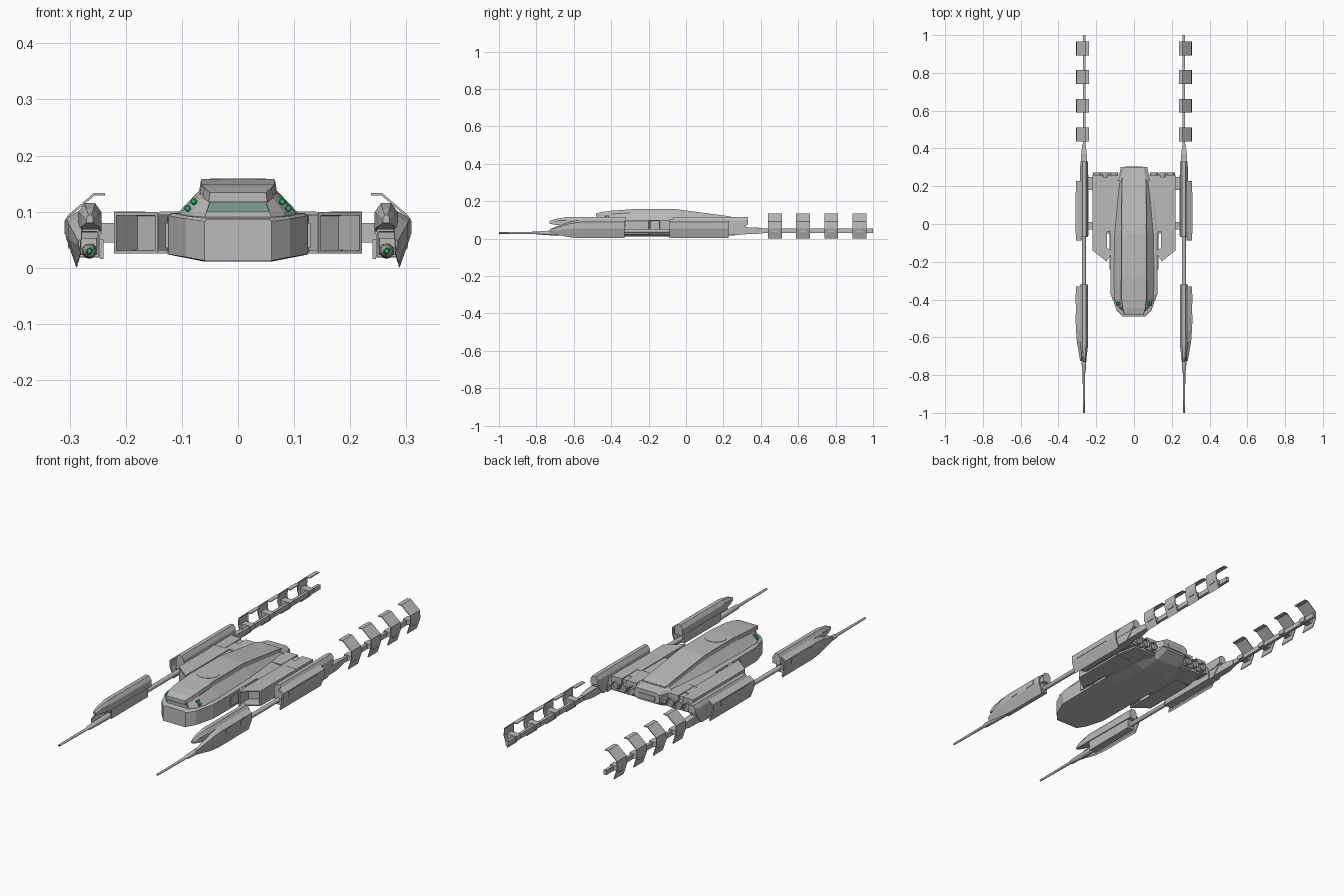
import bpy, bmesh, math

if "Cube" in bpy.data.objects:
    bpy.data.objects.remove(bpy.data.objects["Cube"])


def material(name, r, g, b):
    m = bpy.data.materials.new(name)
    m.diffuse_color = (r, g, b, 1)
    m.use_nodes = True
    m.node_tree.nodes["Principled BSDF"].inputs["Base Color"].default_value = m.diffuse_color
    return m


HULL = material("hull grey", 0.5, 0.5, 0.5)
MID = material("panel grey", 0.44, 0.44, 0.44)
GLASS = material("green glass", 0.20, 0.36, 0.27)
GLOW = material("bright green", 0.0, 0.6, 0.09)


def finish(name, bm, mat, mirror, smooth=False):
    bmesh.ops.recalc_face_normals(bm, faces=bm.faces)
    me = bpy.data.meshes.new(name)
    bm.to_mesh(me)
    bm.free()
    me.materials.append(mat)
    ob = bpy.data.objects.new(name, me)
    bpy.context.collection.objects.link(ob)
    if mirror:
        ob.modifiers.new("mirror", 'MIRROR').use_mirror_merge = False
    if smooth:
        bpy.context.view_layer.objects.active = ob
        ob.select_set(True)
        bpy.ops.object.shade_smooth_by_angle(angle=math.radians(35))
        ob.select_set(False)
    return ob


def loft(name, sections, mat, mirror=True, inset=None, smooth=False):
    """Skin closed sections; inset=(thickness, depth) hollows the first cap."""
    bm = bmesh.new()
    rings = [[bm.verts.new(p) for p in s] for s in sections]
    n = len(rings[0])
    for a, b in zip(rings, rings[1:]):
        for i in range(n):
            j = (i + 1) % n
            bm.faces.new((a[i], a[j], b[j], b[i]))
    front = bm.faces.new(rings[0])
    bm.faces.new(rings[-1][::-1])
    if inset:
        bmesh.ops.recalc_face_normals(bm, faces=bm.faces)
        bmesh.ops.inset_individual(bm, faces=[front], thickness=inset[0])
        bmesh.ops.inset_individual(bm, faces=[front], thickness=0.001, depth=-inset[1])
    return finish(name, bm, mat, mirror, smooth)


def along_y(name, profile, y0, y1, mat, mirror=True, inset=None):
    return loft(name, [[(x, y, z) for x, z in profile] for y in (y0, y1)], mat, mirror, inset)


def box(name, x, y, z, mat, mirror=True, inset=None):
    p = [(x[0], z[0]), (x[1], z[0]), (x[1], z[1]), (x[0], z[1])]
    return along_y(name, p, y[0], y[1], mat, mirror, inset)


def rod(name, x, z, stations, mat, n=12, inset=None):
    ring = [(math.cos(2 * math.pi * i / n), math.sin(2 * math.pi * i / n)) for i in range(n)]
    return loft(name, [[(x + r * c, y, z + r * s) for c, s in ring] for y, r in stations],
                mat, True, inset, True)


def sym(y, half):
    """Full cross-section from the right half, listed bottom to top."""
    return [(x, y, z) for x, z in half] + [(-x, y, z) for x, z in reversed(half)]


def strip(line, centre, k):
    """Thin closed section made from an open line and its shrunken copy."""
    cx, cz = centre
    return line + [(cx + (x - cx) * k, cz + (z - cz) * k) for x, z in reversed(line)]


# Main hull: chamfered belly, faceted nose, sloping tail
hull = [(-0.49, 0.06, 0.058, 0.012, 0.001, 0.087), (-0.455, 0.093, 0.06, 0.012, 0.007, 0.091),
        (-0.37, 0.124, 0.06, 0.011, 0.013, 0.097), (-0.05, 0.126, 0.06, 0.011, 0.013, 0.098),
        (0.14, 0.11, 0.06, 0.011, 0.013, 0.098), (0.24, 0.09, 0.055, 0.02, 0.013, 0.1),
        (0.30, 0.065, 0.05, 0.05, 0.013, 0.1)]
loft("main_hull", [sym(y, [(b, zb), (w, zb + c), (w, zt - 0.004), (w - 0.008, zt)])
                   for y, w, b, zb, c, zt in hull], HULL, False)

# Upper cabin with sloped flanks, and a roof slab overhanging the window
cabin = [(-0.462, 0.06, 0.048, 0.133), (-0.44, 0.085, 0.06, 0.142), (-0.40, 0.105, 0.065, 0.149),
         (-0.30, 0.11, 0.066, 0.156), (-0.05, 0.105, 0.066, 0.155), (0.22, 0.08, 0.064, 0.119),
         (0.25, 0.075, 0.06, 0.114)]
loft("cabin", [sym(y, [(w, 0.085), (w - 0.003, 0.098), (t + 0.003, max(zt - 0.018, 0.105)), (t, zt)])
               for y, w, t, zt in cabin], HULL, False)
roof = [(-0.482, 0.052, 0.117, 0.134), (-0.445, 0.062, 0.124, 0.143),
        (-0.40, 0.066, 0.129, 0.148), (-0.28, 0.067, 0.138, 0.158), (-0.05, 0.067, 0.138, 0.157),
        (0.22, 0.065, 0.1, 0.121), (0.245, 0.062, 0.1, 0.116)]
loft("roof_slab", [sym(y, [(t, z0), (t - 0.002, z1)]) for y, t, z0, z1 in roof], HULL, False)

# Tail cap behind the cabin
loft("tail_cap", [sym(0.23, [(0.085, 0.06), (0.085, 0.1), (0.062, 0.115)]),
                  sym(0.302, [(0.07, 0.06), (0.07, 0.09), (0.05, 0.104)])], HULL, False)

# Roof hatch
ring = [(0.05 * math.cos(math.pi * i / 12), 0.05 * math.sin(math.pi * i / 12)) for i in range(24)]
loft("roof_hatch", [[(x, y - 0.23, z) for x, y in ring] for z in (0.15, 0.1595)], HULL, False)

# Cockpit window, set back under the roof slab
along_y("cockpit_window", [(-0.056, 0.1), (0.056, 0.1), (0.05, 0.116), (-0.05, 0.116)],
        -0.466, -0.458, GLASS, False)

# Marker lights beside the cockpit
for i, (x, z) in enumerate([(0.079, 0.118), (0.09, 0.106)]):
    rod(f"marker_light_{i}", x, z, [(-0.4325, 0.004), (-0.43, 0.006), (-0.412, 0.006)], GLOW)

# Raised hull side panels
for i, (a, b) in enumerate([(-0.24, -0.17), (-0.16, -0.07)]):
    loft(f"side_panel_{i}", [[(x, a, 0.035), (x, b + 0.02, 0.035), (x, b, 0.055), (x, b, 0.08), (x, a, 0.08)]
                             for x in (0.12, 0.129)], HULL)

# Wings
loft("wing", [[(0.08, -0.04, z), (0.22, -0.04, z), (0.22, 0.15, z), (0.2, 0.25, z), (0.08, 0.25, z)]
              for z in (0.027, 0.095)], HULL)
loft("intake_duct", [[(0.143, -0.2, 0.025), (0.221, -0.14, 0.025), (0.221, -0.14, 0.099), (0.143, -0.2, 0.099)],
                     [(0.143, 0.14, 0.025), (0.221, 0.14, 0.025), (0.221, 0.14, 0.099), (0.143, 0.14, 0.099)]],
     HULL, inset=(0.008, 0.06))
box("intake_grille", (0.127, 0.144), (-0.05, -0.03), (0.025, 0.04), MID)

# Wing tail blocks and engine nozzles
for i, (a, b) in enumerate([(0.085, 0.14), (0.165, 0.221)]):
    box(f"wing_tail_block_{i}", (a, b), (0.135, 0.26), (0.035, 0.1), HULL)
box("wing_tail_bridge", (0.135, 0.17), (0.135, 0.21), (0.035, 0.098), HULL)
for i, x in enumerate([0.105, 0.15, 0.195]):
    rod(f"engine_nozzle_{i}", x, 0.06, [(0.272, 0.021), (0.26, 0.021), (0.23, 0.016)],
        MID, 14, (0.004, 0.012))
box("tail_vent", (-0.045, 0.045), (0.295, 0.305), (0.06, 0.085), MID, False)

# Struts joining wings to the side pods
for i, (a, b) in enumerate([(-0.03, 0.01), (0.18, 0.25)]):
    box(f"wing_strut_{i}", (0.2, 0.26), (a, b), (0.045, 0.08), HULL)

# Long rail, gun barrel and muzzle light
rod("pod_rail", 0.265, 0.04, [(-0.4, 0.011), (0.0, 0.011)], HULL)
rod("gun_barrel", 0.265, 0.03, [(-0.996, 0.005), (-0.88, 0.006), (-0.78, 0.007), (-0.77, 0.011),
                                (-0.70, 0.013), (-0.6, 0.014)], HULL)
rod("muzzle_light", 0.265, 0.03, [(-1.0, 0.004), (-0.994, 0.0052)], GLOW)


# Pod caps: six-sided spine above each pod, the front one tapering to a point
def cap(y, w, zb, zt):
    c, h = 0.264, zt - zb
    return [(c - w, y, zb), (c + w, y, zb), (c + w, y, zb + h * 0.65), (c + w * 0.45, y, zt),
            (c - w * 0.45, y, zt), (c - w, y, zb + h * 0.65)]


loft("front_pod_cap", [cap(-0.73, 0.006, 0.08, 0.094), cap(-0.70, 0.014, 0.074, 0.105),
                       cap(-0.64, 0.021, 0.068, 0.115), cap(-0.32, 0.021, 0.065, 0.115)], HULL)
loft("rear_pod_cap", [cap(-0.07, 0.021, 0.06, 0.115), cap(0.3, 0.021, 0.06, 0.115),
                      cap(0.332, 0.019, 0.075, 0.114)], HULL)
box("front_pod_core", (0.248, 0.284), (-0.62, -0.34), (0.02, 0.068), HULL, inset=(0.005, 0.01))
box("front_pod_slot", (0.25, 0.28), (-0.628, -0.61), (0.052, 0.064), MID)
loft("rear_pod_core", [[(x, -0.07, 0.018), (x, 0.285, 0.018), (x, 0.325, 0.065), (x, -0.07, 0.065)]
                       for x in (0.246, 0.284)], HULL)
box("pod_inner_plate", (0.24, 0.246), (-0.06, 0.26), (0.016, 0.05), HULL)

# Outer armour: bent plates wrapped round the outside of each pod
armour = strip([(0.28, 0.103), (0.307, 0.088), (0.307, 0.055), (0.288, 0.002)], (0.262, 0.06), 0.84)


def armour_at(y, k=1.0):
    return [(0.278 + (x - 0.278) * k, y, 0.035 + (z - 0.035) * k) for x, z in armour]


loft("front_pod_armour", [armour_at(-0.725, 0.25), armour_at(-0.62, 0.85), armour_at(-0.56),
                          armour_at(-0.33)], HULL)
loft("rear_pod_armour", [armour_at(-0.088), armour_at(0.228)], HULL)
for i, (a, b) in enumerate([(-0.53, -0.48), (-0.42, -0.37), (-0.05, 0.17)]):
    box(f"armour_rib_{i}", (0.303, 0.309), (a, b), (0.06, 0.084), HULL)

# Tail boom
loft("boom_coupling", [[(0.265 + sx * w, y, 0.042 + sz * h) for sx, sz in ((-1, -1), (1, -1), (1, 1), (-1, 1))]
                       for y, w, h in [(0.25, 0.017, 0.02), (0.37, 0.015, 0.018), (0.42, 0.009, 0.012)]], HULL)
box("tail_boom", (0.257, 0.271), (0.4, 1.0), (0.03, 0.053), HULL)

# Four curved vanes along each boom, each with a bracket
vane = strip([(0.237, 0.133), (0.257, 0.133), (0.305, 0.092), (0.307, 0.055), (0.288, 0.0)],
             (0.24, 0.06), 0.94)
for i in range(4):
    y = 0.475 + 0.151 * i
    along_y(f"tail_vane_{i}", vane, y - 0.037, y + 0.037, HULL)
    box(f"vane_bracket_{i}", (0.252, 0.303), (y - 0.018, y + 0.018), (0.034, 0.057), HULL)
